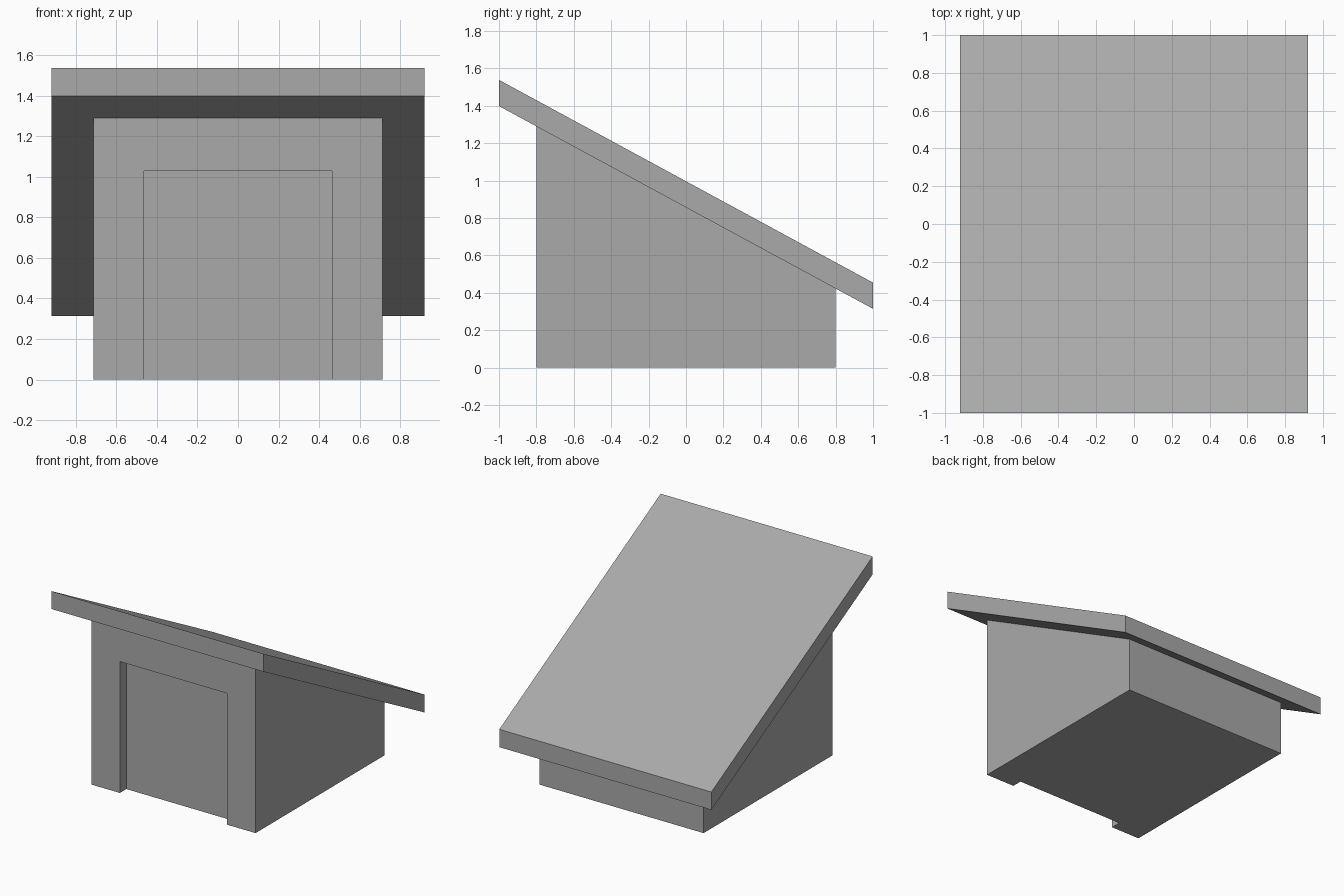
import bpy
import bmesh

cube = bpy.data.objects.get("Cube")
if cube:
    bpy.data.objects.remove(cube, do_unlink=True)

# One plain grey for the whole building
grey = bpy.data.materials.new("plain grey")
grey.use_nodes = True
colour = (0.4, 0.4, 0.4, 1)
grey.diffuse_color = colour
grey.node_tree.nodes["Principled BSDF"].inputs["Base Color"].default_value = colour


def side_prism(name, profile, half_width):
    """Extrude a (y, z) side profile across x, centred on x = 0."""
    bm = bmesh.new()
    face = bm.faces.new([bm.verts.new((-half_width, y, z)) for y, z in profile])
    extruded = bmesh.ops.extrude_face_region(bm, geom=[face])["geom"]
    verts = [v for v in extruded if isinstance(v, bmesh.types.BMVert)]
    bmesh.ops.translate(bm, verts=verts, vec=(2 * half_width, 0, 0))
    bmesh.ops.recalc_face_normals(bm, faces=bm.faces)
    mesh = bpy.data.meshes.new(name)
    bm.to_mesh(mesh)
    bm.free()
    mesh.materials.append(grey)
    obj = bpy.data.objects.new(name, mesh)
    bpy.context.scene.collection.objects.link(obj)
    return obj


def box_profile(y0, y1, z0, z1):
    return [(y0, z0), (y1, z0), (y1, z1), (y0, z1)]


# Roof: sloping slab with plumb-cut ends
THICK, FRONT, BACK = 0.14, 1.398, 0.314


def underside(y):
    return FRONT + (BACK - FRONT) * (y + 1) / 2


roof_profile = [(-1, FRONT), (1, BACK), (1, BACK + THICK), (-1, FRONT + THICK)]
side_prism("roof", roof_profile, 0.92)

# Walls: solid body whose top follows the underside of the roof
WALL = 0.8
walls = side_prism("walls", [(-WALL, 0), (WALL, 0), (WALL, underside(WALL)),
                             (-WALL, underside(-WALL))], 0.713)

# Doorway: shallow recess cut into the front wall
cutter = side_prism("doorway_cutter", box_profile(-1, -0.72, -0.2, 1.03), 0.465)
cutter.hide_render = True
cut = walls.modifiers.new("doorway", "BOOLEAN")
cut.operation = "DIFFERENCE"
cut.solver = "EXACT"
cut.object = cutter
bpy.context.view_layer.objects.active = walls
bpy.ops.object.modifier_apply(modifier=cut.name)
bpy.data.objects.remove(cutter, do_unlink=True)
